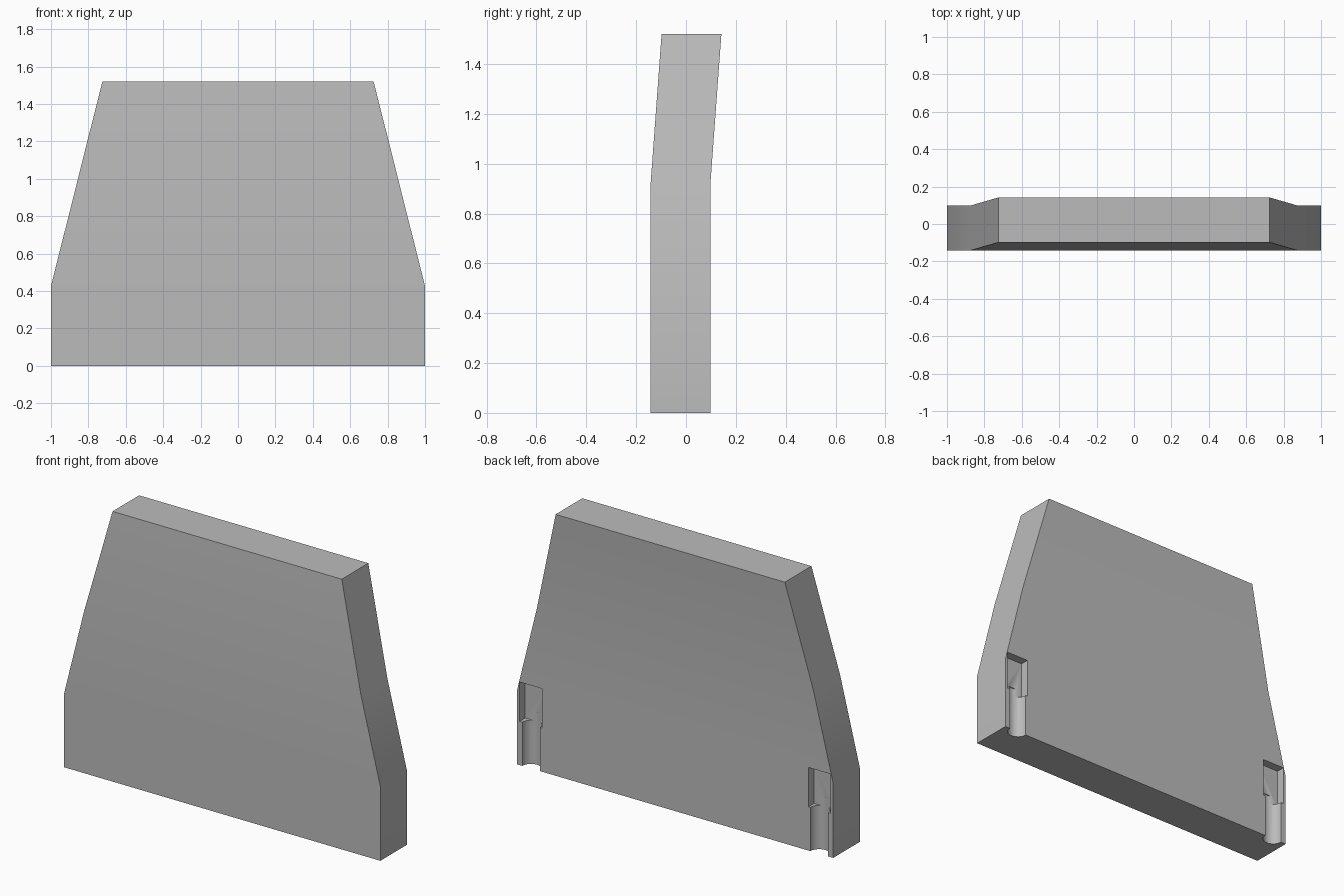
import bpy
import bmesh
import math

default = bpy.data.objects.get("Cube")
if default:
    bpy.data.objects.remove(default, do_unlink=True)

grey = bpy.data.materials.new("plain grey")
grey.use_nodes = True
colour = (0.5, 0.5, 0.5, 1)
grey.diffuse_color = colour
grey.node_tree.nodes["Principled BSDF"].inputs["Base Color"].default_value = colour

THICK = 0.24
BACK = 0.098


def make_object(name, bm):
    bmesh.ops.recalc_face_normals(bm, faces=bm.faces)
    mesh = bpy.data.meshes.new(name)
    bm.to_mesh(mesh)
    bm.free()
    mesh.materials.append(grey)
    obj = bpy.data.objects.new(name, mesh)
    bpy.context.collection.objects.link(obj)
    return obj


def box(name, x0, x1, y0, y1, z0, z1):
    bm = bmesh.new()
    bmesh.ops.create_cube(bm, size=1)
    for v in bm.verts:
        v.co.x = x1 if v.co.x > 0 else x0
        v.co.y = y1 if v.co.y > 0 else y0
        v.co.z = z1 if v.co.z > 0 else z0
    return make_object(name, bm)


def rod(name, x, y, radius, z0, z1):
    bm = bmesh.new()
    bmesh.ops.create_cone(bm, cap_ends=True, segments=32, radius1=radius,
                          radius2=radius, depth=z1 - z0)
    bmesh.ops.translate(bm, verts=bm.verts, vec=(x, y, (z0 + z1) / 2))
    return make_object(name, bm)


# Tapered panel, leaning back above the bend: (height, half width, back y)
levels = [(0, 1, BACK), (0.425, 1, BACK), (0.92, 0.876, BACK),
          (1.52, 0.725, BACK + 0.044)]
bm = bmesh.new()
rings = []
for z, w, back in levels:
    front = back - THICK
    rings.append([bm.verts.new((x, y, z)) for x, y in
                  ((-w, front), (w, front), (w, back), (-w, back))])
for low, high in zip(rings, rings[1:]):
    for i in range(4):
        j = (i + 1) % 4
        bm.faces.new((low[i], low[j], high[j], high[i]))
bm.faces.new(rings[0][::-1])
bm.faces.new(rings[-1])
panel = make_object("back_panel", bm)

# Mounting recesses on the back: a square pocket above a round groove
cutters = []
for side in (-1, 1):
    x0, x1 = sorted((side * 0.843, side * 0.984))
    cutters.append(box("pocket_cutter", x0, x1, BACK - 0.05, BACK + 0.1, 0.25, 0.475))
    cutters.append(rod("groove_cutter", side * 0.911, BACK, 0.056, -0.1, 0.3))

bpy.ops.object.select_all(action="DESELECT")
panel.select_set(True)
bpy.context.view_layer.objects.active = panel
for cutter in cutters:
    cutter.hide_render = True
    mod = panel.modifiers.new("recess", "BOOLEAN")
    mod.operation = "DIFFERENCE"
    mod.solver = "EXACT"
    mod.object = cutter
    bpy.ops.object.modifier_apply(modifier=mod.name)
    bpy.data.objects.remove(cutter, do_unlink=True)

bpy.ops.object.shade_smooth_by_angle(angle=math.radians(30))
